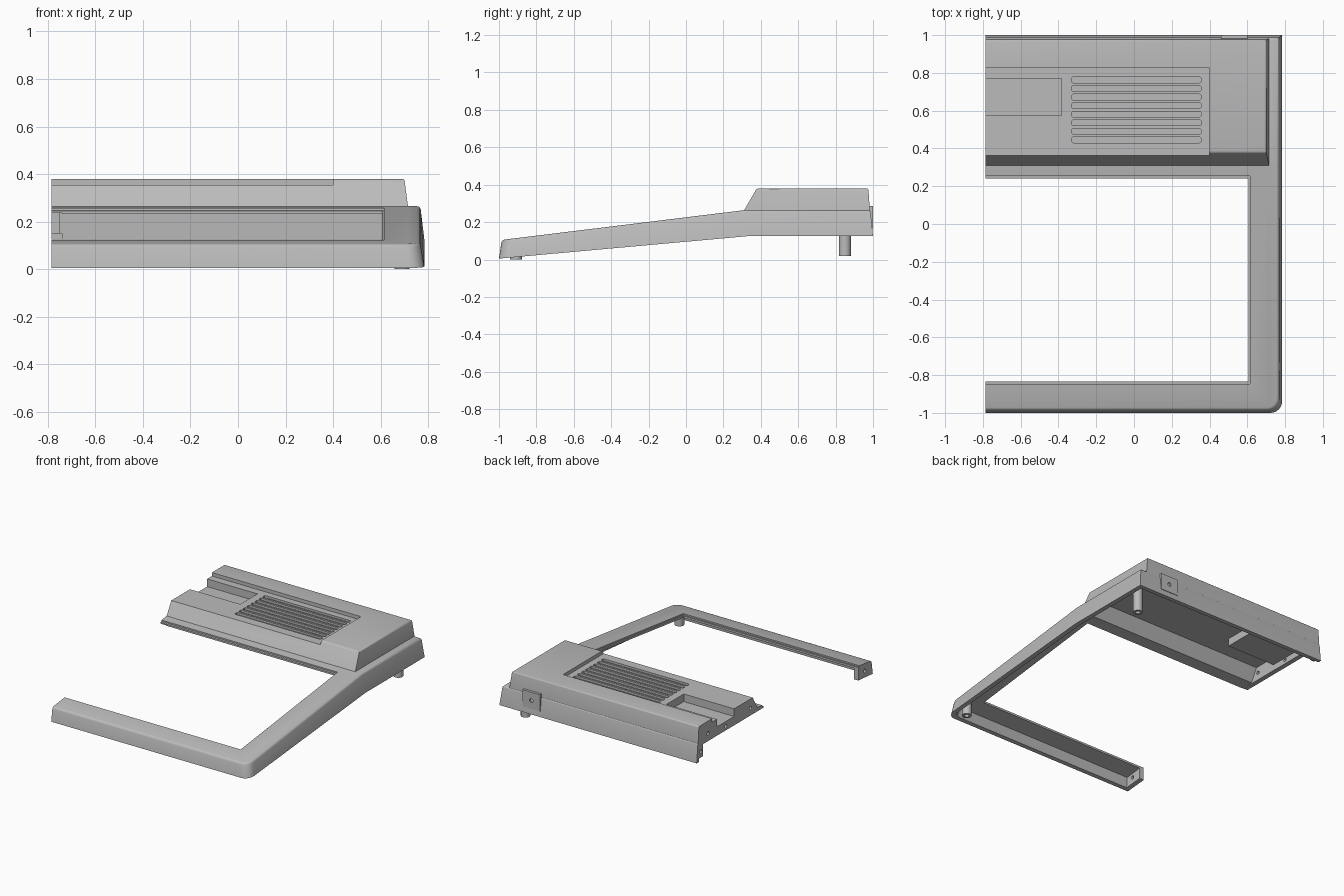
import bpy, bmesh, math

cube = bpy.data.objects.get("Cube")
if cube:
    bpy.data.objects.remove(cube, do_unlink=True)

grey = bpy.data.materials.new("case_grey")
grey.use_nodes = True
grey.diffuse_color = (0.5, 0.5, 0.5, 1)
grey.node_tree.nodes["Principled BSDF"].inputs["Base Color"].default_value = (0.5, 0.5, 0.5, 1)

END = -0.785   # flat open end of the shell
INNER = -0.75  # inside of the end wall


def finish(bm, name):
    bmesh.ops.recalc_face_normals(bm, faces=bm.faces)
    mesh = bpy.data.meshes.new(name)
    bm.to_mesh(mesh)
    bm.free()
    mesh.materials.append(grey)
    obj = bpy.data.objects.new(name, mesh)
    bpy.context.collection.objects.link(obj)
    return obj


def round_edges(bm, rule, width, segments):
    edges = [e for e in bm.edges if rule(*[v.co for v in e.verts])]
    bmesh.ops.bevel(bm, geom=edges, offset=width, segments=segments,
                    profile=0.5, affect='EDGES', clamp_overlap=True)


def prism(name, profile, x0, x1, flare=0.0, corner=0.0, edge=0.0):
    """Side profile (y, z) swept along x; the right wall flares at low points."""
    bm = bmesh.new()
    half = len(profile) // 2
    left = [bm.verts.new((x0, y, z)) for y, z in profile]
    right = [bm.verts.new((x1 + (flare if i < half else 0), y, z))
             for i, (y, z) in enumerate(profile)]
    n = len(profile)
    bm.faces.new(left)
    bm.faces.new(right[::-1])
    for i in range(n):
        j = (i + 1) % n
        bm.faces.new((left[i], left[j], right[j], right[i]))
    if corner:
        ends = (right[0], right[-1])
        front = [e for e in bm.edges if all(v in ends for v in e.verts)]
        bmesh.ops.bevel(bm, geom=front, offset=corner, segments=6,
                        profile=0.5, affect='EDGES')
    if edge:
        # the roof outline, apart from the flat end and the roof creases
        bm.normal_update()
        bmesh.ops.recalc_face_normals(bm, faces=bm.faces)
        rim = []
        for e in bm.edges:
            ups = [f.normal.z > 0.8 for f in e.link_faces]
            if sum(ups) == 1 and any(v.co.x > x0 + 0.01 for v in e.verts):
                rim.append(e)
        bmesh.ops.bevel(bm, geom=rim, offset=edge, segments=3,
                        profile=0.5, affect='EDGES')
    return finish(bm, name)


def block(name, x, y, z, corner=0.0):
    bm = bmesh.new()
    bmesh.ops.create_cube(bm, size=1)
    for v in bm.verts:
        v.co = [(lo + hi) / 2 + c * (hi - lo) for c, (lo, hi) in zip(v.co, (x, y, z))]
    if corner:
        round_edges(bm, lambda a, b: abs(a.z - b.z) > 1e-4, corner, 3)
    return finish(bm, name)


def rod(name, centre, radius, length, axis='Z', sides=24):
    bm = bmesh.new()
    bmesh.ops.create_cone(bm, cap_ends=True, segments=sides, radius1=radius,
                          radius2=radius, depth=length)
    obj = finish(bm, name)
    turn = {'X': (0, math.pi / 2, 0), 'Y': (math.pi / 2, 0, 0), 'Z': (0, 0, 0)}
    obj.location, obj.rotation_euler = centre, turn[axis]
    return obj


def combine(target, tool, operation='DIFFERENCE'):
    mod = target.modifiers.new("cut", 'BOOLEAN')
    mod.operation, mod.solver, mod.object = operation, 'EXACT', tool
    bpy.context.view_layer.objects.active = target
    bpy.ops.object.modifier_apply(modifier=mod.name)
    bpy.data.objects.remove(tool, do_unlink=True)


# Outer form: sloping frame and raised rear housing
shell = prism("case_shell",
              [(-1, 0.005), (0.33, 0.125), (1, 0.125),
               (0.986, 0.265), (0.32, 0.265), (-0.985, 0.105)],
              END, 0.767, flare=0.017, corner=0.06, edge=0.014)
housing = prism("housing", [(0.303, 0.25), (0.984, 0.25), (0.975, 0.38), (0.378, 0.38)],
                END, 0.7, flare=0.017, edge=0.01)
combine(shell, housing, 'UNION')

# Hollow underside of the frame
combine(shell, prism("frame_void",
                     [(-0.978, -0.1), (0.33, -0.1), (0.976, -0.1),
                      (0.965, 0.243), (0.32, 0.243), (-0.964, 0.083)],
                     INNER, 0.745, flare=0.016, corner=0.05))

# Hollow housing, leaving material around the tray
housing_void = prism("housing_void",
                     [(0.298, 0.2), (0.965, 0.2), (0.955, 0.335), (0.376, 0.335)],
                     INNER, 0.68, flare=0.01)
combine(housing_void, block("tray_wall", (-0.9, -0.36), (0.55, 0.79), (0.28, 0.6)))
combine(shell, housing_void)

# Large opening with a stepped rim
combine(shell, block("opening", (-1, 0.605), (-0.835, 0.24), (-0.2, 0.6)))
combine(shell, prism("rim_step", [(-0.848, 0.112), (0.253, 0.247), (0.253, 0.3), (-0.848, 0.25)],
                     -1, 0.615))

# Cut back the rear end wall, leaving a strip and a rear tab
combine(shell, block("end_gap", (-0.9, -0.74), (0.2, 0.93), (-0.1, 0.236)))
combine(shell, block("tab_gap", (-0.9, -0.74), (0.9, 0.975), (-0.1, 0.15)))

# Sunken panel, open tray and grille slots on the roof
combine(shell, block("panel", (-1, 0.4), (0.2, 0.825), (0.355, 0.6)))
combine(shell, block("tray", (-1, -0.385), (0.575, 0.77), (0.3, 0.6)))
for i in range(8):
    y = 0.43 + i * 0.0453
    combine(shell, block("slot", (-0.33, 0.355), (y, y + 0.031), (0.34, 0.5), corner=0.01))

# Screw holes in the end walls
for y, z in ((0.39, 0.29), (0.67, 0.267), (0.87, 0.29), (0.952, 0.19), (-0.91, 0.06)):
    combine(shell, rod("screw_hole", (END, y, z), 0.013, 0.2, 'X', 16))

# Support posts with screw sockets
for name, x, y, low, high in (("rear_post", 0.68, 0.85, 0.02, 0.25),
                              ("front_post", 0.69, -0.91, 0.0, 0.1)):
    post = rod(name, (x, y, (low + high) / 2), 0.032, high - low)
    combine(post, rod("socket", (x, y, low), 0.016, 0.08))

# Plate on the back wall with a hole
plate = block("back_plate", (0.46, 0.6), (0.975, 1.0), (0.165, 0.285))
combine(plate, rod("plate_hole", (0.53, 1.0, 0.225), 0.014, 0.03, 'Y', 16))

# Smooth the rounded parts, keep the edges crisp
for obj in bpy.context.scene.objects:
    obj.select_set(obj.type == 'MESH')
bpy.context.view_layer.objects.active = shell
bpy.ops.object.shade_smooth_by_angle(angle=math.radians(30))
